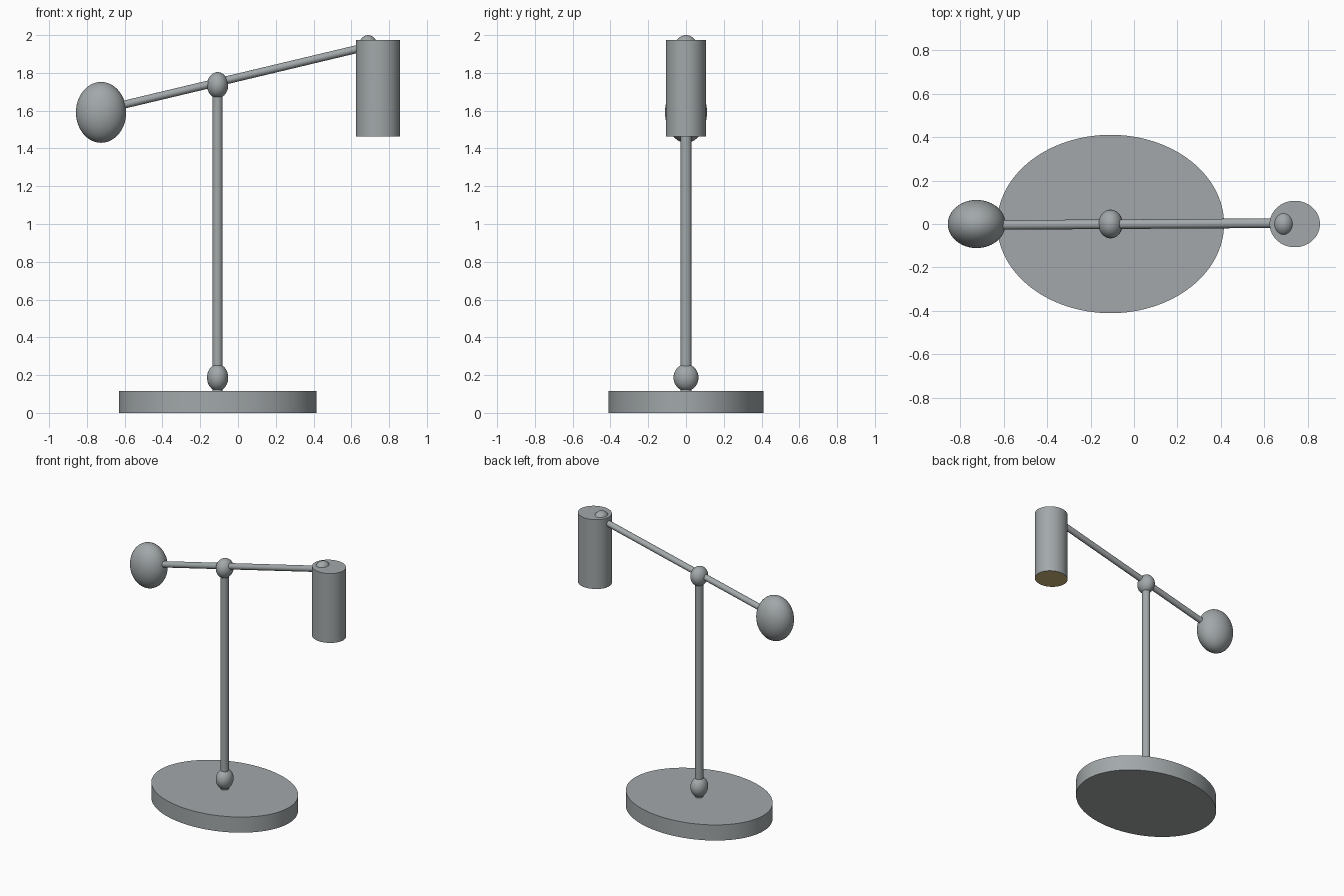
import bpy
import bmesh
from math import radians
from mathutils import Matrix, Vector

cube = bpy.data.objects.get("Cube")
if cube:
    bpy.data.objects.remove(cube, do_unlink=True)


def material(name, color):
    mat = bpy.data.materials.new(name)
    mat.use_nodes = True
    mat.diffuse_color = color
    mat.node_tree.nodes["Principled BSDF"].inputs["Base Color"].default_value = color
    return mat


METAL = material("grey metal", (0.36, 0.39, 0.40, 1))
GLOW = material("warm diffuser", (0.61, 0.46, 0.19, 1))


def finish(name, bm, matrix):
    """Turn a bmesh into a smooth-shaded metal object with sharp rims."""
    bm.transform(matrix)
    mesh = bpy.data.meshes.new(name)
    bm.to_mesh(mesh)
    bm.free()
    mesh.materials.append(METAL)
    obj = bpy.data.objects.new(name, mesh)
    bpy.context.collection.objects.link(obj)
    bpy.ops.object.select_all(action="DESELECT")
    obj.select_set(True)
    bpy.context.view_layer.objects.active = obj
    bpy.ops.object.shade_smooth_by_angle(angle=radians(35))
    return obj


def rod(name, start, end, rx, ry, sides=64):
    """Elliptical cylinder running between two points."""
    start, end = Vector(start), Vector(end)
    axis = end - start
    bm = bmesh.new()
    bmesh.ops.create_cone(bm, cap_ends=True, segments=sides,
                          radius1=1, radius2=1, depth=axis.length)
    turn = Vector((0, 0, 1)).rotation_difference(axis).to_matrix().to_4x4()
    return finish(name, bm, Matrix.Translation((start + end) / 2) @ turn
                  @ Matrix.Diagonal((rx, ry, 1, 1)))


def ball(name, center, radii):
    """Ellipsoid with separate radii along x, y and z."""
    bm = bmesh.new()
    bmesh.ops.create_uvsphere(bm, u_segments=48, v_segments=24, radius=1)
    return finish(name, bm, Matrix.Translation(center)
                  @ Matrix.Diagonal((*radii, 1)))


POLE_X = -0.108

# Base and upright
rod("base", (POLE_X, 0, 0), (POLE_X, 0, 0.115), 0.523, 0.411, 128)
rod("pole", (POLE_X, 0, 0.1), (POLE_X, 0, 1.735), 0.027, 0.029, 32)

# Tilting arm with its counterweight
rod("arm", (-0.725, -0.005, 1.603), (0.689, 0.004, 1.94), 0.021, 0.022, 32)
ball("counterweight", (-0.725, 0, 1.591), (0.133, 0.111, 0.161))

# Joints
ball("lower_joint", (POLE_X, 0, 0.187), (0.056, 0.066, 0.071))
ball("upper_joint", (POLE_X, 0, 1.735), (0.056, 0.066, 0.069))
ball("head_joint", (0.689, 0, 1.938), (0.05, 0.059, 0.062))

# Lamp head, with a diffuser inset in its underside
head = rod("lamp_head", (0.741, 0, 1.463), (0.741, 0, 1.973), 0.116, 0.107)
head.data.materials.append(GLOW)
bm = bmesh.new()
bm.from_mesh(head.data)
bm.normal_update()
underside = min(bm.faces, key=lambda f: f.normal.z)
bmesh.ops.inset_region(bm, faces=[underside], thickness=0.004)
underside.material_index = 1
bm.to_mesh(head.data)
bm.free()
